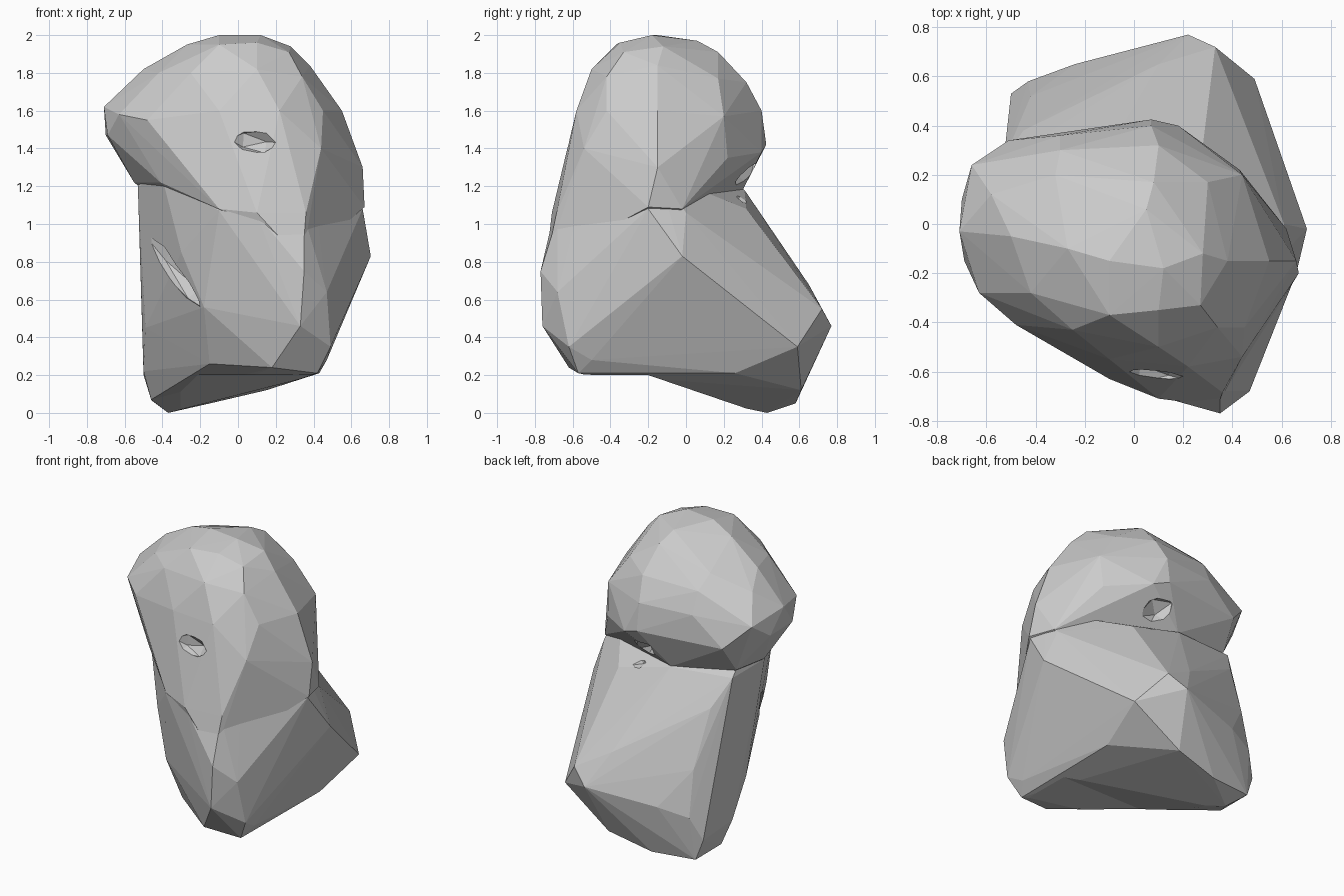
import bpy, bmesh
from mathutils import Matrix, Vector

stone = bpy.data.materials.new("stone_grey")
stone.diffuse_color = (0.6, 0.6, 0.6, 1)


def finish(bm, name):
    bmesh.ops.recalc_face_normals(bm, faces=bm.faces)
    me = bpy.data.meshes.new(name)
    bm.to_mesh(me)
    bm.free()
    me.materials.append(stone)
    ob = bpy.data.objects.new(name, me)
    bpy.context.collection.objects.link(ob)
    return ob


def hull(name, points):
    """Faceted lump wrapped around a few corner points."""
    bm = bmesh.new()
    for p in points:
        bm.verts.new(p)
    bmesh.ops.convex_hull(bm, input=bm.verts)
    bmesh.ops.delete(bm, geom=[v for v in bm.verts if not v.link_faces], context='VERTS')
    return finish(bm, name)


def dent(name, a, b, r):
    """Low-poly lump stretched from a to b, used to chip the rock."""
    a, b = Vector(a), Vector(b)
    d = b - a
    rot = d.to_track_quat('Z', 'Y').to_matrix().to_4x4()
    m = Matrix.Translation((a + b) / 2) @ rot @ Matrix.Diagonal((r, r, d.length / 2, 1))
    bm = bmesh.new()
    bmesh.ops.create_icosphere(bm, subdivisions=1, radius=1, matrix=m)
    return finish(bm, name)


def combine(ob, other, operation):
    mod = ob.modifiers.new(operation.lower(), 'BOOLEAN')
    mod.operation, mod.object, mod.solver = operation, other, 'EXACT'
    dg = bpy.context.evaluated_depsgraph_get()
    me = bpy.data.meshes.new_from_object(ob.evaluated_get(dg))
    ob.modifiers.clear()
    ob.data = me
    bpy.data.objects.remove(other)


# Lower block: tilted base, bulging right side, sloping back
base = [(-.37, .43, 0), (-.46, .28, .07), (-.45, .54, .06), (-.5, .22, .22),
        (-.50, .53, .2), (-.15, -.38, .26), (.18, -.62, .24), (.42, -.57, .21),
        (.47, -.5, .28), (.43, .26, .21), (.15, .61, .12), (-.15, .58, .05)]
middle = [(.33, -.76, .46), (.49, -.62, .35), (.47, -.68, .64), (.35, -.77, .75),
          (.49, .59, .35), (.22, .77, .46), (.33, .72, .55), (-.24, .65, .4),
          (-.43, .58, .35), (-.49, .06, .45), (.703, -.02, .83), (-.5, -.02, .9),
          (.1, .65, .68), (-.42, .52, .65), (-.18, -.51, .56), (-.3, -.43, .85)]
shoulder = [(.66, -.2, 1.08), (.61, 0, 1.06), (.35, -.68, 1.04), (.1, -.7, 1.05),
            (-.1, -.63, 1.07), (-.53, -.08, 1.2), (-.53, .26, 1.2), (-.45, .38, 1.02),
            (-.1, .31, 1.18), (.28, .32, 1.08), (.1, .43, .97), (-.4, -.36, 1.24),
            (-.45, -.1, 1.42), (0, -.5, 1.42), (.38, -.5, 1.35), (.58, -.15, 1.27)]
rock = hull("boulder", base + middle + shoulder)

# Rounded crown, running down the front and right side without a break
crown = [(-.1, -.15, 2), (.12, -.18, 2), (-.27, -.1, 1.95), (-.1, -.37, 1.95),
         (.05, .06, 1.97), (.08, .17, 1.91), (.28, -.12, 1.94), (.38, -.15, 1.84),
         (.1, -.35, 1.96), (.27, -.33, 1.91), (-.5, -.05, 1.82), (-.58, .12, 1.74),
         (-.32, .2, 1.83), (.1, .32, 1.75), (.3, .17, 1.77), (-.25, -.43, 1.8),
         (.1, -.5, 1.82), (.34, -.42, 1.78), (-.42, -.28, 1.8), (-.3, .3, 1.74)]
brow = [(-.71, -.03, 1.62), (-.66, .24, 1.57), (-.63, -.28, 1.58), (-.48, -.41, 1.55),
        (-.1, -.55, 1.6), (.22, -.58, 1.6), (.45, -.42, 1.6), (.55, -.15, 1.6),
        (.44, .2, 1.57), (.07, .40, 1.6), (-.3, .36, 1.6), (-.70, .1, 1.47),
        (-.51, .34, 1.42), (.07, .425, 1.42), (.18, .40, 1.38), (.43, .22, 1.35),
        (.66, -.15, 1.3), (.44, -.54, 1.4), (-.3, -.48, 1.41), (-.69, -.15, 1.47)]
chest = [(.1, -.61, 1.36), (.67, -.2, 1.09), (.62, -.02, 1.08), (.36, -.685, 1.06),
         (.1, -.71, 1.06), (-.1, -.63, 1.08), (-.41, -.37, 1.22), (-.55, -.05, 1.22),
         (-.53, .22, 1.24), (-.1, .30, 1.18), (.1, -.3, .7), (.34, -.74, .8)]
combine(rock, hull("top_lump", crown + brow + chest), 'UNION')

# Hollow underside: level at the front, sloping down to the back left
under = [(x, y, z) for x in (-1, 1)
         for y, z in ((-1, .205), (-.2, .2), (.3, .03), (.4, -.004), (.4, -.3), (-1, -.3))]
combine(rock, hull("underside", under), 'DIFFERENCE')

# Chips: brow hollow, left groove, back-right neck notch
chips = [((-.05, -.62, 1.45), (.22, -.64, 1.43), .07),
         ((-.50, -.12, .95), (-.16, -.50, .54), .07),
         ((.0, .36, 1.33), (.24, .33, 1.1), .1)]
for a, b, r in chips:
    combine(rock, dent("chip", a, b, r), 'DIFFERENCE')
